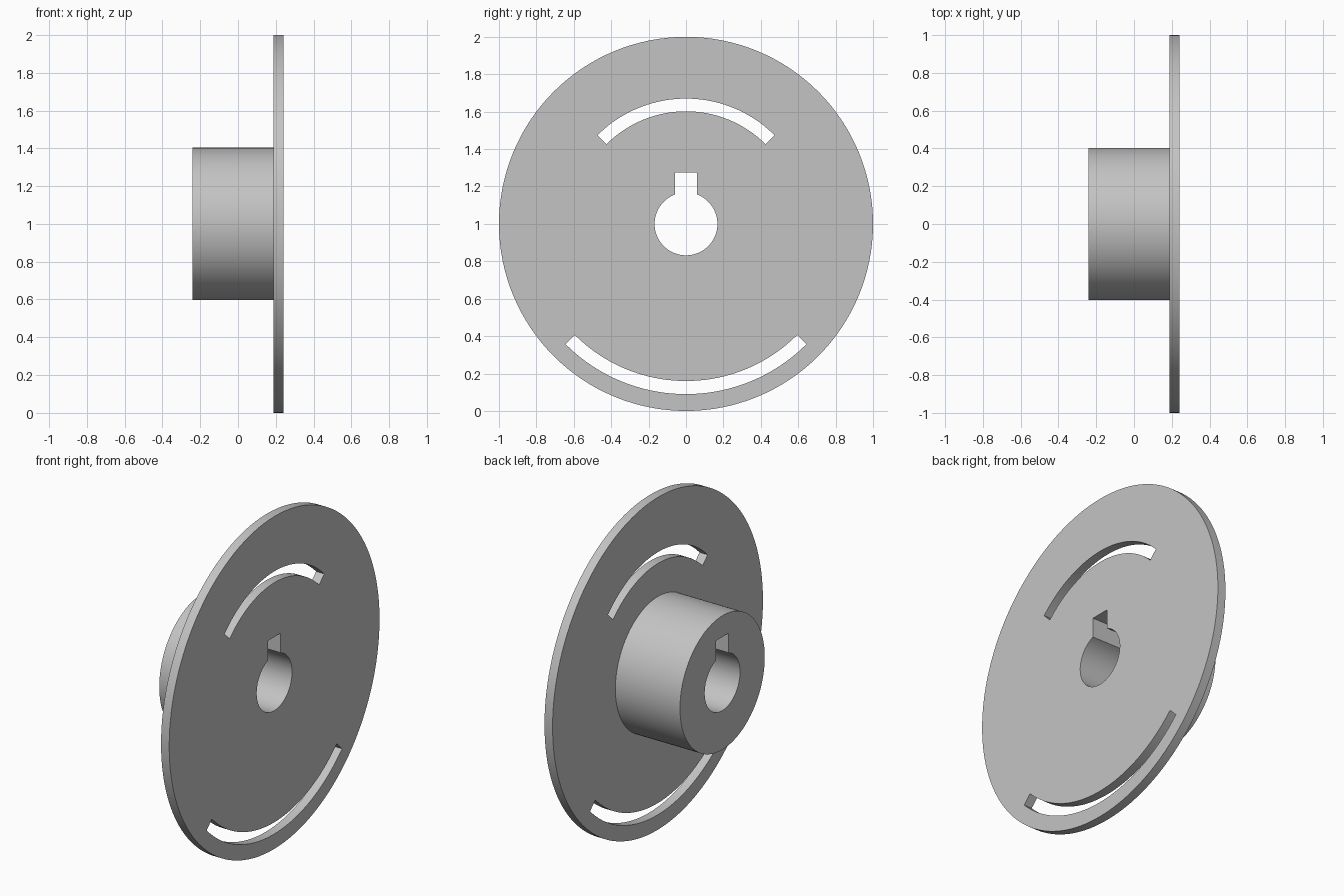
import bpy
import bmesh
from math import sin, cos, asin, radians, pi

cube = bpy.data.objects.get("Cube")
if cube:
    bpy.data.objects.remove(cube, do_unlink=True)

AXLE_HEIGHT = 1.0
BORE, KEY_HALF, KEY_TOP = 0.168, 0.06, 0.275

steel = bpy.data.materials.new("grey steel")
steel.use_nodes = True
steel.diffuse_color = (0.55, 0.55, 0.55, 1)
steel.node_tree.nodes["Principled BSDF"].inputs["Base Color"].default_value = (0.55, 0.55, 0.55, 1)


def arc(radius, start, end, steps):
    """Points (y, z) on an arc around the axle; angles are measured from straight up."""
    angles = [start + (end - start) * i / steps for i in range(steps + 1)]
    return [(radius * sin(a), radius * cos(a)) for a in angles]


def circle(radius, steps=128):
    return arc(radius, 0, 2 * pi, steps)[:-1]


def slot(inner, outer, centre):
    """Curved slot spanning a quarter turn about the centre angle."""
    a, b = centre - radians(45), centre + radians(45)
    return arc(outer, a, b, 40) + arc(inner, b, a, 40)


def keyed_bore():
    """Round shaft hole with a square keyway on top."""
    a = asin(KEY_HALF / BORE)
    return arc(BORE, a, 2 * pi - a, 64) + [(-KEY_HALF, KEY_TOP), (KEY_HALF, KEY_TOP)]


def plate(name, loops, x0, x1):
    """Fill an outline with holes and extrude it along the axle."""
    bm = bmesh.new()
    edges = []
    for loop in loops:
        verts = [bm.verts.new((x0, y, z + AXLE_HEIGHT)) for y, z in loop]
        edges += [bm.edges.new((v, verts[i - 1])) for i, v in enumerate(verts)]
    bmesh.ops.triangle_fill(bm, edges=edges, use_beauty=True, normal=(-1, 0, 0))
    ext = bmesh.ops.extrude_face_region(bm, geom=bm.faces[:], use_keep_orig=True)
    moved = [g for g in ext["geom"] if isinstance(g, bmesh.types.BMVert)]
    bmesh.ops.translate(bm, verts=moved, vec=(x1 - x0, 0, 0))
    bmesh.ops.recalc_face_normals(bm, faces=bm.faces[:])
    mesh = bpy.data.meshes.new(name)
    bm.to_mesh(mesh)
    bm.free()
    mesh.materials.append(steel)
    obj = bpy.data.objects.new(name, mesh)
    bpy.context.collection.objects.link(obj)
    bpy.ops.object.select_all(action="DESELECT")
    obj.select_set(True)
    bpy.context.view_layer.objects.active = obj
    bpy.ops.object.shade_smooth_by_angle(angle=radians(30))
    return obj


# Thin disc with an upper and a lower curved slot
plate("slotted_disc",
      [circle(1.0), keyed_bore(), slot(0.602, 0.67, 0), slot(0.84, 0.91, pi)],
      0.188, 0.242)

# Thick hub behind the disc
plate("hub", [circle(0.403), keyed_bore()], -0.242, 0.188)
